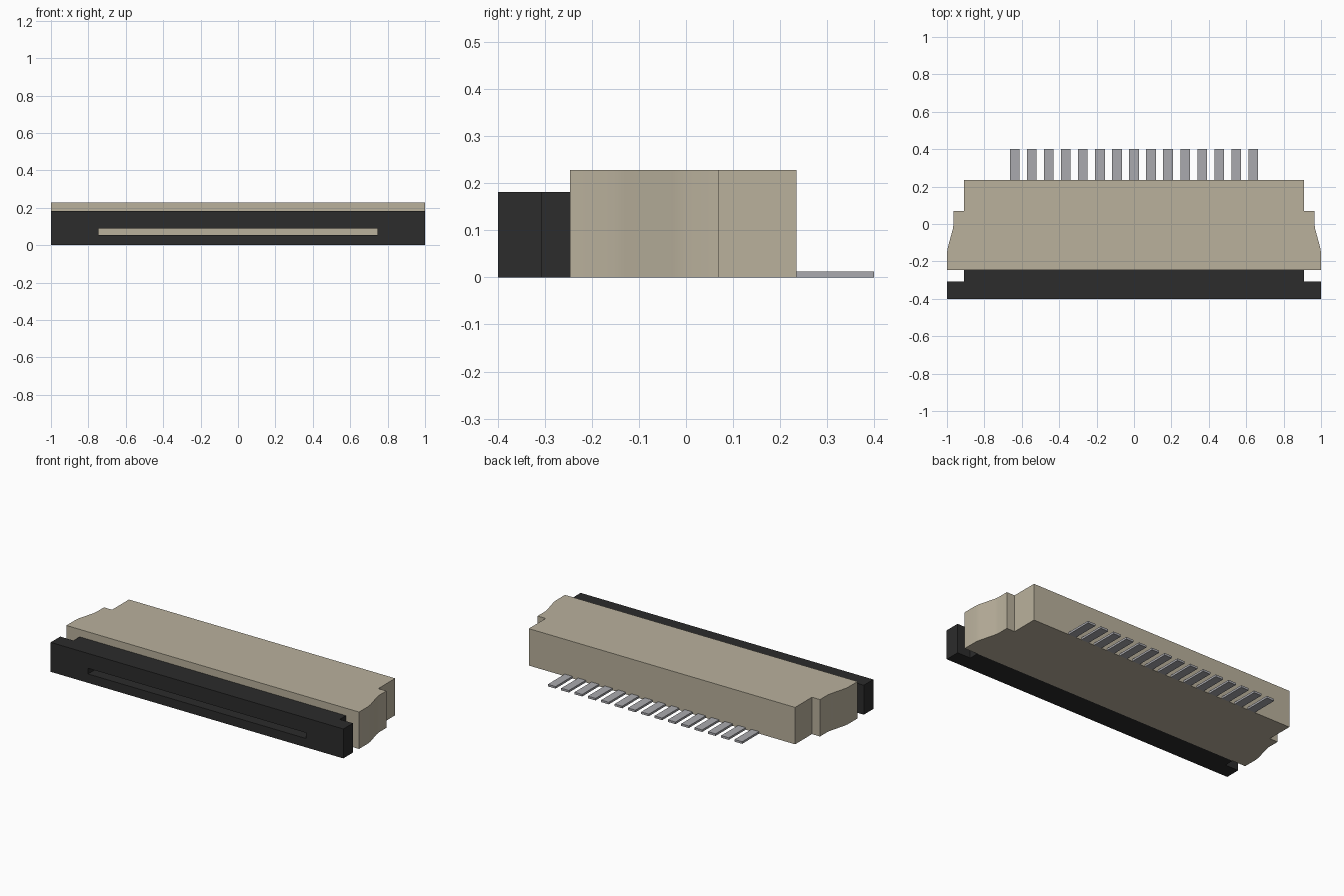
import bpy
import bmesh
import math

if "Cube" in bpy.data.objects:
    bpy.data.objects.remove(bpy.data.objects["Cube"], do_unlink=True)


def material(name, rgb):
    m = bpy.data.materials.new(name)
    m.use_nodes = True
    m.diffuse_color = (*rgb, 1)
    m.node_tree.nodes["Principled BSDF"].inputs["Base Color"].default_value = (*rgb, 1)
    return m


def prism(name, outline, z0, z1, mat):
    """Extrude a flat outline from z0 up to z1."""
    bm = bmesh.new()
    face = bm.faces.new([bm.verts.new((x, y, z0)) for x, y in outline])
    top = bmesh.ops.extrude_face_region(bm, geom=[face])["geom"]
    verts = [v for v in top if isinstance(v, bmesh.types.BMVert)]
    bmesh.ops.translate(bm, verts=verts, vec=(0, 0, z1 - z0))
    bmesh.ops.recalc_face_normals(bm, faces=bm.faces)
    mesh = bpy.data.meshes.new(name)
    bm.to_mesh(mesh)
    bm.free()
    ob = bpy.data.objects.new(name, mesh)
    bpy.context.collection.objects.link(ob)
    mesh.materials.append(mat)
    return ob


def mirrored(half):
    """Complete a right-hand outline across x = 0."""
    return half + [(-x, y) for x, y in reversed(half)]


def rect(x0, x1, y0, y1):
    return [(x0, y0), (x1, y0), (x1, y1), (x0, y1)]


def activate(ob):
    bpy.ops.object.select_all(action="DESELECT")
    ob.select_set(True)
    bpy.context.view_layer.objects.active = ob


beige = material("beige plastic", (0.49, 0.44, 0.335))
black = material("black plastic", (0.025, 0.025, 0.025))
metal = material("grey metal", (0.40, 0.40, 0.425))

FRONT, BACK = -0.247, 0.235

# Housing with stepped, gently curved ends
housing = prism("housing", mirrored([
    (1, FRONT), (1, -0.155), (0.996, -0.128), (0.969, -0.028), (0.965, -0.003),
    (0.965, 0.07), (0.91, 0.07), (0.91, BACK)]), 0, 0.228, beige)
activate(housing)
bpy.ops.object.shade_smooth_by_angle(angle=math.radians(30))

# Locking slider with a narrower neck and a cable slot cut through it
slider = prism("locking_slider", mirrored([
    (1, -0.4), (1, -0.307), (0.91, -0.307), (0.91, FRONT)]), 0, 0.182, black)
cutter = prism("slot_cutter", rect(-0.745, 0.745, -0.5, -0.2), 0.055, 0.09, black)
cutter.hide_render = True
cut = slider.modifiers.new("slot", "BOOLEAN")
cut.operation = "DIFFERENCE"
cut.solver = "EXACT"
cut.object = cutter
activate(slider)
bpy.ops.object.modifier_apply(modifier=cut.name)
bpy.data.objects.remove(cutter, do_unlink=True)

# Row of solder pins along the back
COUNT, PITCH, WIDTH = 15, 0.0911, 0.052
for i in range(COUNT):
    x = (i - (COUNT - 1) / 2) * PITCH
    prism(f"pin_{i + 1}", rect(x - WIDTH / 2, x + WIDTH / 2, BACK, 0.4), 0, 0.013, metal)
